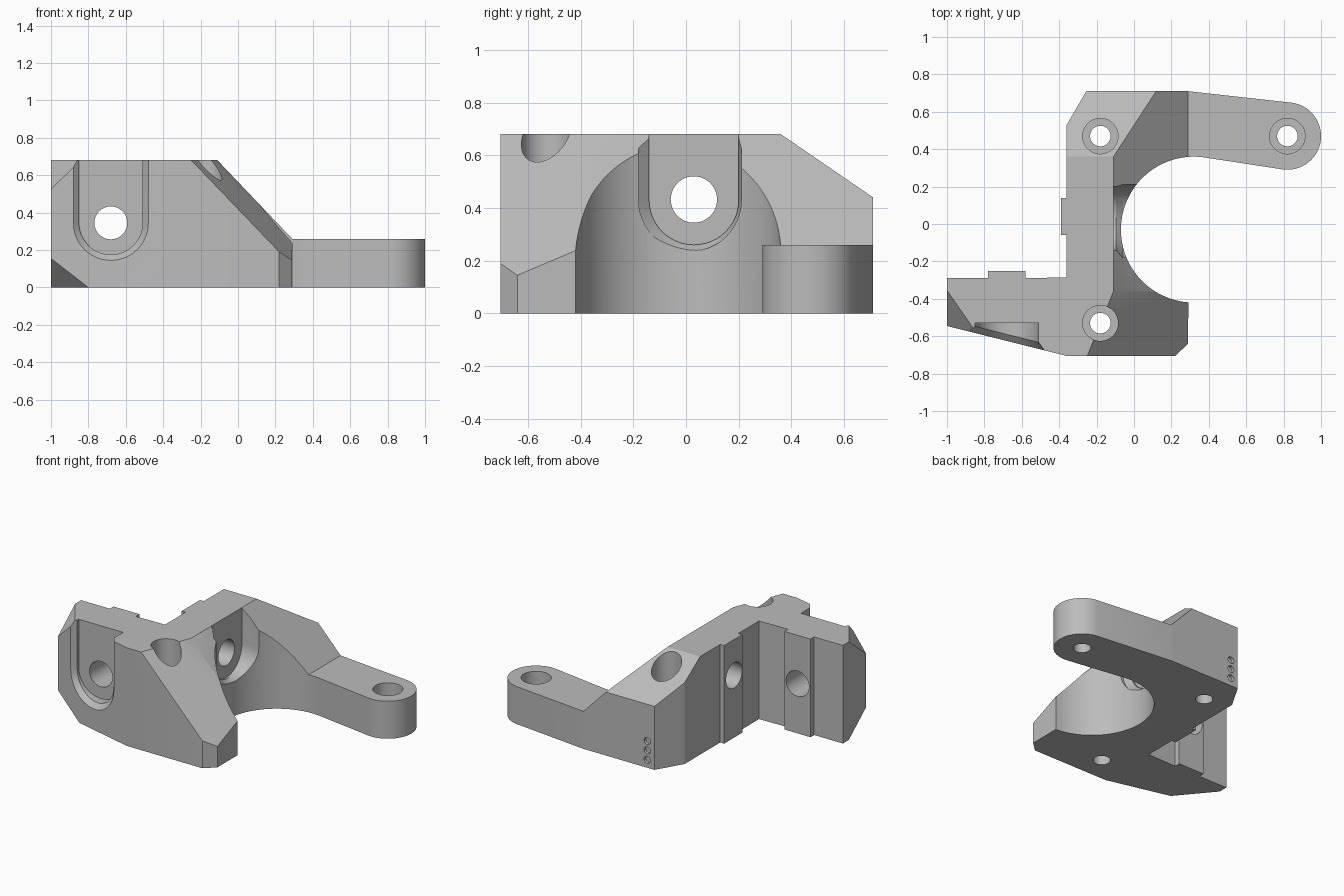
import bpy, bmesh, math
from mathutils import Vector

if "Cube" in bpy.data.objects:
    bpy.data.objects.remove(bpy.data.objects["Cube"], do_unlink=True)

grey = bpy.data.materials.new("plain grey")
grey.use_nodes = True
grey.diffuse_color = (0.5, 0.5, 0.5, 1)
grey.node_tree.nodes["Principled BSDF"].inputs["Base Color"].default_value = (0.5, 0.5, 0.5, 1)
TOP, ARM_TOP = 0.68, 0.26


def loft(name, rings):
    """Closed solid through a list of matching rings of points."""
    bm = bmesh.new()
    vs = [[bm.verts.new(p) for p in ring] for ring in rings]
    n = len(vs[0])
    for a, b in zip(vs, vs[1:]):
        for i in range(n):
            j = (i + 1) % n
            bm.faces.new((a[i], a[j], b[j], b[i]))
    bm.faces.new(vs[0][::-1])
    bm.faces.new(vs[-1])
    bmesh.ops.recalc_face_normals(bm, faces=bm.faces)
    me = bpy.data.meshes.new(name)
    bm.to_mesh(me)
    bm.free()
    me.materials.append(grey)
    ob = bpy.data.objects.new(name, me)
    bpy.context.collection.objects.link(ob)
    return ob


def prism(name, outline, z0, z1):
    return loft(name, [[(x, y, z) for x, y in outline] for z in (z0, z1)])


def arc(cx, cy, r, a0, a1, n):
    angles = [math.radians(a0 + (a1 - a0) * i / n) for i in range(n + 1)]
    return [(cx + r * math.cos(a), cy + r * math.sin(a)) for a in angles]


def rod(axis, u, v, r, lo, hi):
    """Round cutter along an axis."""
    ring = arc(u, v, r, 0, 360, 48)[:-1]
    place = {"x": lambda a, b, d: (d, a, b), "y": lambda a, b, d: (a, d, b),
             "z": lambda a, b, d: (a, b, d)}[axis]
    return loft("hole_cutter", [[place(a, b, d) for a, b in ring] for d in (lo, hi)])


def half_space(p, q, r):
    """Big slab cutter on the outer side of the plane p, q, r."""
    p, q, r = Vector(p), Vector(q), Vector(r)
    n = (q - p).cross(r - p).normalized()
    if n.dot(p - Vector((-0.3, -0.3, 0.3))) < 0:
        n = -n
    u = (q - p).normalized()
    w = n.cross(u)
    base = [p + u * a * 3 + w * b * 3 for a, b in ((-1, -1), (1, -1), (1, 1), (-1, 1))]
    return loft("slope_cutter", [base, [b + n * 3 for b in base]])


def u_shape(cu, cv, r):
    """Round-bottomed slot outline that is open upward."""
    return [(cu - r, 1.0)] + arc(cu, cv, r, 180, 360, 24) + [(cu + r, 1.0)]


def boolean(ob, tool, op):
    mod = ob.modifiers.new(op.lower(), "BOOLEAN")
    mod.operation, mod.object, mod.solver = op, tool, "EXACT"
    bpy.context.view_layer.objects.active = ob
    bpy.ops.object.modifier_apply(modifier=mod.name)
    bpy.data.objects.remove(tool, do_unlink=True)


# Main body with wing, round bay and two locating ribs on the inner walls
bay = arc(0.32, -0.03, 0.39, 265.6, 94.4, 48)
body = prism("bracket_body",
             [(-1, -0.29), (-1, -0.545), (-0.36, -0.705), (0.22, -0.705), (0.29, -0.64)]
             + bay
             + [(0.29, 0.71), (-0.255, 0.71), (-0.36, 0.53),
                (-0.36, 0.14), (-0.39, 0.14), (-0.39, -0.06), (-0.36, -0.06),
                (-0.36, -0.285), (-0.58, -0.29), (-0.58, -0.25), (-0.78, -0.25), (-0.78, -0.29)],
             0, TOP)

# Sloping faces and wing corners
for plane in [
    ((-0.11, 0, TOP), (-0.11, 0.5, TOP), (0.29, 0, ARM_TOP)),
    ((0, 0.36, TOP), (-0.3, 0.36, TOP), (0, 0.71, 0.44)),
    ((-0.25, -0.705, TOP), (-0.11, -0.36, TOP), (0.22, -0.705, 0.19)),
    ((-1, -0.355, TOP), (-0.84, -0.585, TOP), (-1, -0.545, 0.525)),
    ((-1, -0.355, 0), (-0.8, -0.595, 0), (-1, -0.545, 0.155)),
]:
    boolean(body, half_space(*plane), "DIFFERENCE")

# Mounting arm
arm = prism("arm",
            [(0.27, 0.71), (0.29, 0.71)] + arc(0.82, 0.47, 0.18, 83, -97, 32)
            + arc(0.32, -0.03, 0.39, 82, 97, 8), 0, ARM_TOP)
boolean(body, arm, "UNION")

# Chamfered slot on the slanted front of the wing
rings = []
for r, off in ((0.17, None), (0.17, 0.035), (0.205, -0.005)):
    rings.append([(x, -0.53 if off is None else min(-0.532, -0.545 - 0.25 * (x + 1) + off), z)
                  for x, z in u_shape(-0.68, 0.345, r)])
boolean(body, loft("front_slot", rings), "DIFFERENCE")

# Chamfered slot inside the round bay
rings = [[(x, y, z) for y, z in u_shape(0.03 + shift, 0.43, r)]
         for x, r, shift in ((-0.11, 0.17, 0), (-0.095, 0.17, 0),
                             (-0.06, 0.195, -0.015), (0.2, 0.195, -0.015))]
boolean(body, loft("bay_slot", rings), "DIFFERENCE")

# Cross bolt holes
boolean(body, rod("y", -0.68, 0.345, 0.088, -0.9, -0.1), "DIFFERENCE")
boolean(body, rod("x", 0.03, 0.432, 0.088, -0.6, 0.2), "DIFFERENCE")

# Vertical screw holes with deep counterbores
for x, y in ((-0.18, 0.47), (-0.18, -0.53), (0.82, 0.47)):
    boolean(body, rod("z", x, y, 0.055, -0.2, 1), "DIFFERENCE")
    boolean(body, rod("z", x, y, 0.095, 0.1, 1), "DIFFERENCE")

# Three small marker dimples low on the back
for z in (0.055, 0.12, 0.185):
    boolean(body, rod("y", -0.2, z, 0.024, 0.69, 0.8), "DIFFERENCE")

bpy.ops.object.select_all(action="DESELECT")
body.select_set(True)
bpy.context.view_layer.objects.active = body
bpy.ops.object.shade_smooth_by_angle(angle=math.radians(25))
